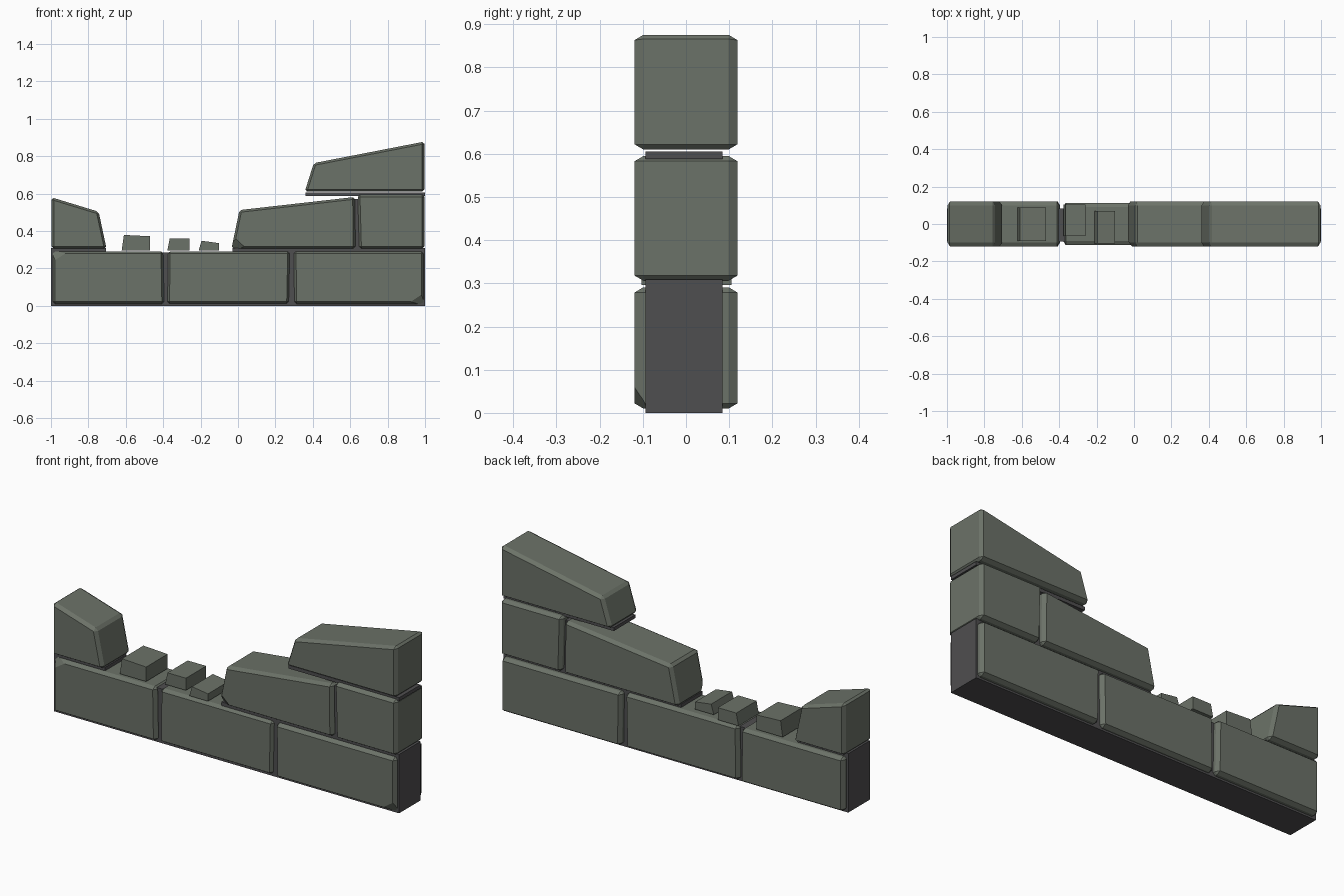
import bpy, bmesh
from mathutils import Vector

if "Cube" in bpy.data.objects:
    bpy.data.objects.remove(bpy.data.objects["Cube"])


def material(name, colour):
    m = bpy.data.materials.new(name)
    m.diffuse_color = (*colour, 1)
    m.use_nodes = True
    m.node_tree.nodes["Principled BSDF"].inputs["Base Color"].default_value = m.diffuse_color
    return m


STONE = material("grey_green_stone", (0.148, 0.168, 0.138))
MORTAR = material("dark_mortar", (0.078, 0.077, 0.08))


def stone(name, profile, y0, y1, mat=STONE, bevel=0.012, stretch=1.7, cut=None):
    """Extrude an x-z profile from y0 to y1, chamfer it, and optionally slice a corner."""
    bm = bmesh.new()
    front = [bm.verts.new((x, y0 / stretch, z)) for x, z in profile]
    back = [bm.verts.new((x, y1 / stretch, z)) for x, z in profile]
    n = len(profile)
    bm.faces.new(front)
    bm.faces.new(back[::-1])
    for i in range(n):
        j = (i + 1) % n
        bm.faces.new((front[i], back[i], back[j], front[j]))
    bmesh.ops.recalc_face_normals(bm, faces=bm.faces)
    if bevel:
        bmesh.ops.bevel(bm, geom=bm.edges[:], offset=bevel, segments=1,
                        affect='EDGES', profile=0.5)
    # chamfers run wider along the depth of the wall
    for v in bm.verts:
        v.co.y *= stretch
    if cut:
        a, b, c = (Vector(p) for p in cut)
        normal = (b - a).cross(c - a)
        centre = sum((v.co for v in bm.verts), Vector()) / len(bm.verts)
        if normal.dot(centre - a) > 0:
            normal = -normal
        bmesh.ops.bisect_plane(bm, geom=bm.verts[:] + bm.edges[:] + bm.faces[:],
                               plane_co=a, plane_no=normal, clear_outer=True)
        bmesh.ops.holes_fill(bm, edges=[e for e in bm.edges if e.is_boundary])
    bmesh.ops.recalc_face_normals(bm, faces=bm.faces)
    mesh = bpy.data.meshes.new(name)
    bm.to_mesh(mesh)
    bm.free()
    mesh.materials.append(mat)
    ob = bpy.data.objects.new(name, mesh)
    bpy.context.collection.objects.link(ob)
    return ob


def mortar(name, x0, x1, z0, z1):
    stone(name, [(x0, z0), (x1, z0), (x1, z1), (x0, z1)], -0.094, 0.084, MORTAR, 0)


W = 0.119

# bottom course, with chipped front corners at both ends
stone("bottom_stone_left", [(-0.99, 0.01), (-0.395, 0.01), (-0.4, 0.291), (-0.99, 0.291)],
      -W, W, cut=((-0.985, -W, 0.24), (-0.91, -W, 0.288), (-0.985, -0.092, 0.288)))
stone("bottom_stone_middle", [(-0.378, 0.01), (0.272, 0.01), (0.278, 0.291), (-0.375, 0.291)],
      -0.112, 0.112)
stone("bottom_stone_right", [(0.302, 0.01), (0.992, 0.01), (0.992, 0.291), (0.298, 0.291)],
      -W, W, cut=((0.985, -W, 0.062), (0.91, -W, 0.012), (0.985, -0.092, 0.012)))

# middle course
stone("middle_stone_left", [(-0.997, 0.306), (-0.703, 0.306), (-0.745, 0.503), (-0.997, 0.58)],
      -W, W)
stone("middle_stone_broken", [(-0.035, 0.306), (0.628, 0.306), (0.625, 0.582), (0.008, 0.512)],
      -W, W, cut=((-0.03, -W, 0.375), (0.045, -W, 0.306), (-0.035, -0.07, 0.306)))
stone("middle_stone_right", [(0.648, 0.306), (0.996, 0.306), (0.996, 0.595), (0.64, 0.595)],
      -W, W)

# top course
stone("top_stone", [(0.357, 0.61), (0.997, 0.61), (0.997, 0.878), (0.405, 0.763)], -W, W)

# loose rubble lying in the gap
stone("rubble_large", [(-0.622, 0.296), (-0.47, 0.296), (-0.47, 0.372), (-0.61, 0.379)],
      -0.09, 0.088, bevel=0)
stone("rubble_medium", [(-0.378, 0.296), (-0.258, 0.296), (-0.258, 0.36), (-0.365, 0.36)],
      -0.063, 0.105, bevel=0)
stone("rubble_small", [(-0.21, 0.296), (-0.102, 0.296), (-0.102, 0.335), (-0.195, 0.348)],
      -0.103, 0.07, bevel=0)

# mortar cores and bed joints
mortar("mortar_base", -1.0, 1.0, 0.0, 0.284)
mortar("mortar_bed_left", -1.0, -0.705, 0.28, 0.309)
mortar("mortar_bed_right", -0.03, 1.0, 0.28, 0.309)
mortar("mortar_joint", 0.6, 0.67, 0.305, 0.57)
mortar("mortar_bed_top", 0.36, 1.0, 0.588, 0.606)
